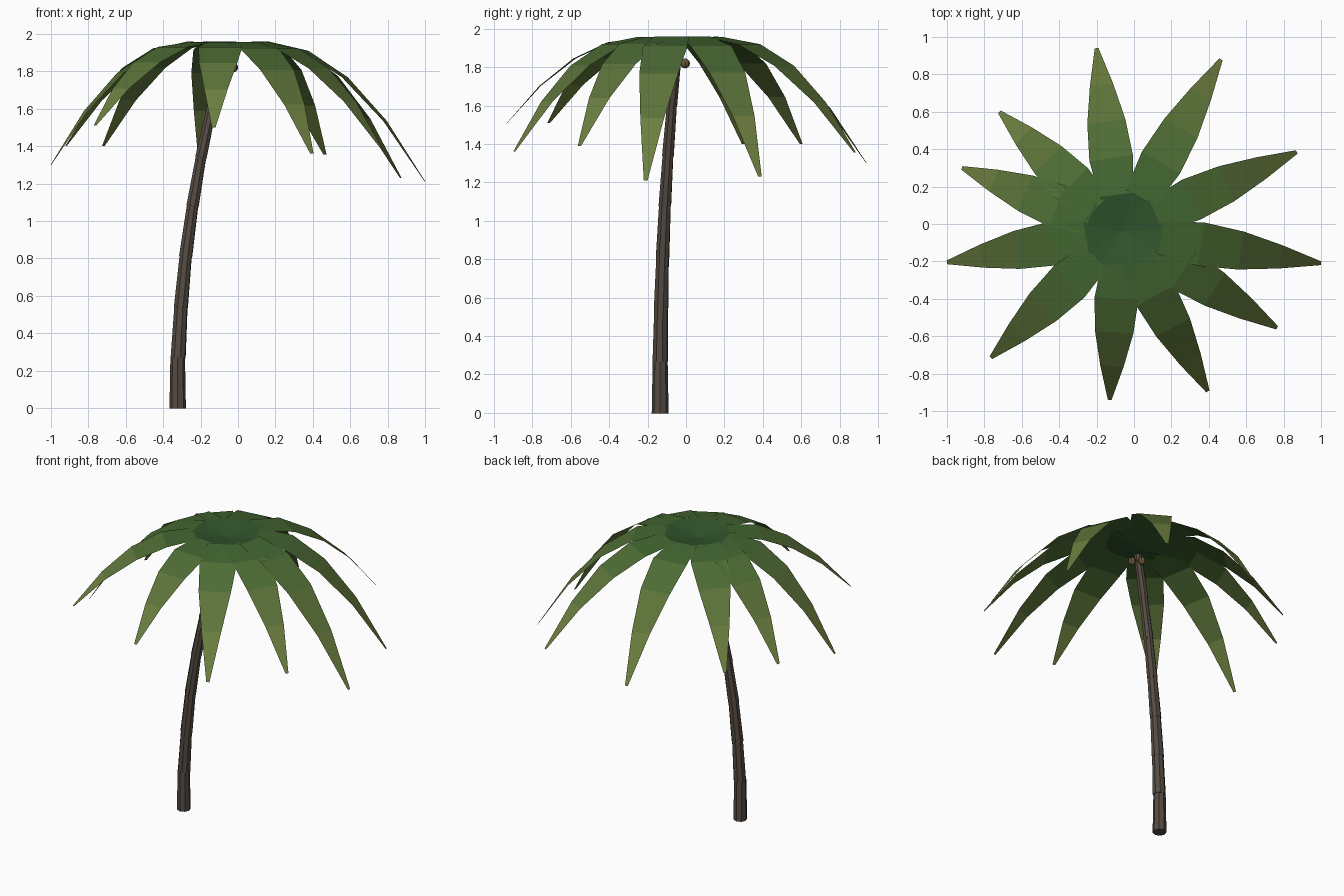
import bpy, bmesh, math
from mathutils import Vector, Matrix

if "Cube" in bpy.data.objects:
    bpy.data.objects.remove(bpy.data.objects["Cube"])


def material(name, rgb):
    m = bpy.data.materials.new(name)
    m.diffuse_color = (*rgb, 1)
    m.use_nodes = True
    m.node_tree.nodes["Principled BSDF"].inputs["Base Color"].default_value = m.diffuse_color
    return m


def finish(name, bm, mats):
    me = bpy.data.meshes.new(name)
    bm.to_mesh(me)
    bm.free()
    for m in mats:
        me.materials.append(m)
    ob = bpy.data.objects.new(name, me)
    bpy.context.collection.objects.link(ob)
    return ob


bark = material("bark", (0.09, 0.07, 0.055))
nut = material("coconut_brown", (0.16, 0.10, 0.04))
# leaf colour brightens from the crown to the tip
greens = [material(f"leaf_{i}", c) for i, c in enumerate([
    (0.03, 0.09, 0.025), (0.055, 0.13, 0.03), (0.075, 0.15, 0.035),
    (0.11, 0.175, 0.042), (0.15, 0.21, 0.05)])]

# Trunk: tapered rings stacked along a leaning curve
path = [Vector(p) for p in [
    (-0.325, -0.135, 0), (-0.32, -0.134, 0.27), (-0.305, -0.13, 0.54),
    (-0.28, -0.122, 0.81), (-0.243, -0.11, 1.08), (-0.198, -0.094, 1.34),
    (-0.14, -0.073, 1.61), (-0.07, -0.045, 1.88)]]
for i, (a, b) in enumerate(zip(path, path[1:])):
    d = b - a
    r = 0.044 - 0.0023 * i
    bm = bmesh.new()
    tilt = d.to_track_quat('Z', 'Y') if i else Vector((0, 0, 1)).to_track_quat('Z', 'Y')
    bmesh.ops.create_cone(bm, cap_ends=True, segments=8, radius1=r, radius2=r - 0.005,
                          depth=d.length + 0.004,
                          matrix=Matrix.Translation((a + b) / 2) @ tilt.to_matrix().to_4x4())
    finish(f"trunk_segment_{i + 1}", bm, [bark])

# Fronds: flat tapered strips arching from the crown to each tip
crown = Vector((-0.07, -0.04, 1.92))
tips = [(-0.20, 0.94, 1.30), (0.465, 0.88, 1.355), (0.87, 0.385, 1.23),
        (1.0, -0.21, 1.21), (0.765, -0.555, 1.39), (0.395, -0.895, 1.36),
        (-0.13, -0.94, 1.50), (-0.765, -0.715, 1.51), (-1.0, -0.205, 1.30),
        (-0.92, 0.30, 1.40), (-0.72, 0.60, 1.40)]
widths = [0.03, 0.18, 0.235, 0.205, 0.125, 0.02]


def frond(name, tip):
    tip = Vector(tip)
    flat = Vector((tip.x - crown.x, tip.y - crown.y, 0))
    side = Vector((-flat.y, flat.x, 0)).normalized()
    drop = tip.z - crown.z
    rise = 0.16 - 0.38 * drop       # longer droop starts with a steeper arch
    bm = bmesh.new()
    last = None
    for i, w in enumerate(widths):
        t = i / 5
        p = crown + flat * t
        p.z += rise * t + (drop - rise) * t * t
        row = [bm.verts.new(p - side * w / 2), bm.verts.new(p + side * w / 2)]
        if last:
            f = bm.faces.new((last[0], row[0], row[1], last[1]))
            f.material_index = i - 1
        last = row
    finish(name, bm, greens)


for i, tip in enumerate(tips):
    frond(f"frond_{i + 1}", tip)

# Coconuts under the crown
for i, deg in enumerate((5, 85, 215)):
    a = math.radians(deg)
    bm = bmesh.new()
    bmesh.ops.create_uvsphere(bm, u_segments=8, v_segments=6, radius=0.026,
                              matrix=Matrix.Translation((-0.075 + 0.05 * math.cos(a),
                                                         -0.055 + 0.05 * math.sin(a), 1.82)))
    finish(f"coconut_{i + 1}", bm, [nut])
